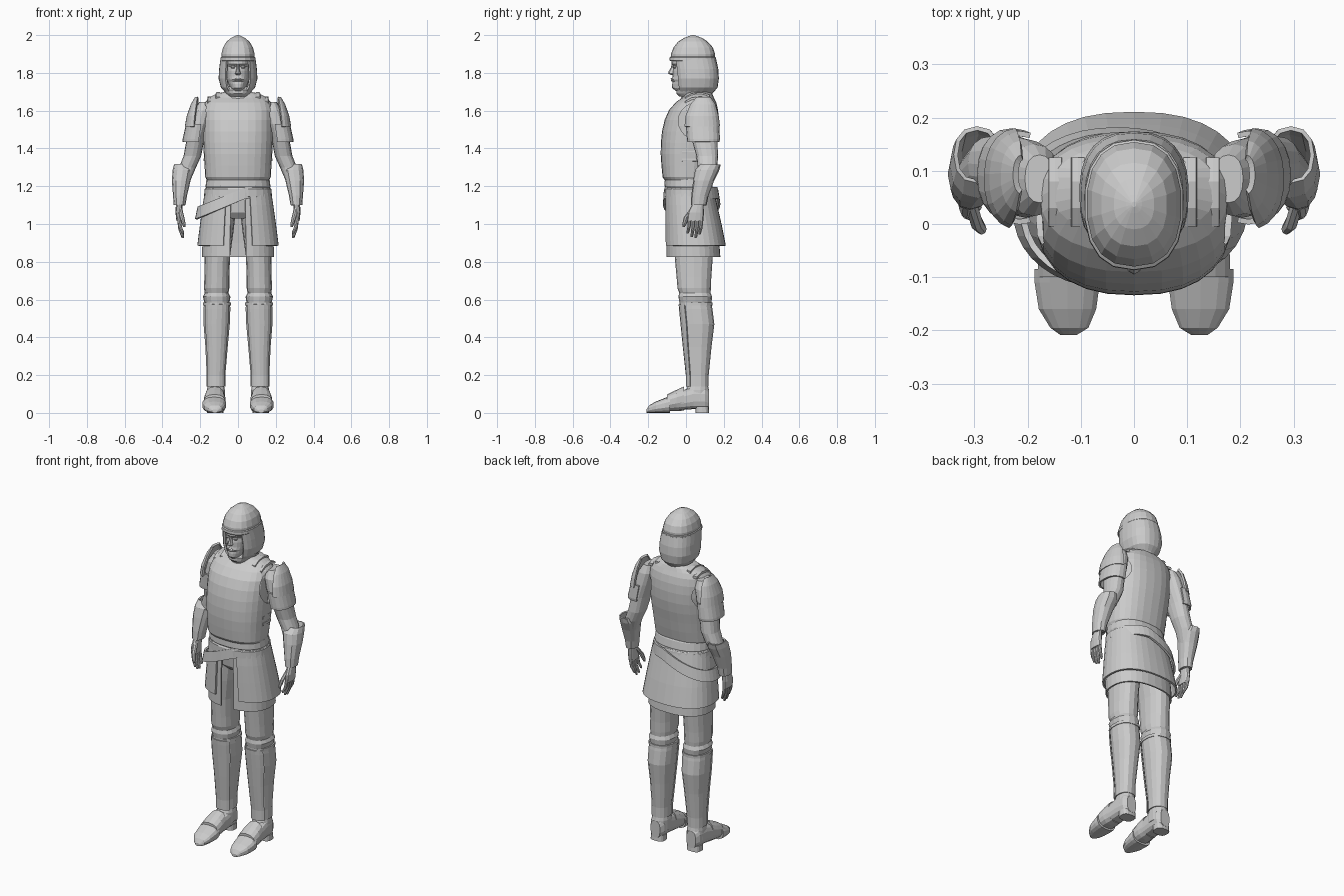
import bpy, bmesh, math

PI = math.pi


def spow(v, e):
    return math.copysign(abs(v) ** e, v)


def loft(name, rings, n=16, p=2.3, arc=None, axis='z', caps=True, mirror=False, thick=0.0):
    """Rings are (t, a0, a1, b0, b1): height and extents. Angle 0 is the front, PI/2 is +x."""
    bm = bmesh.new()
    cols = n + 1 if arc else n
    a, b = arc if arc else (0, 2 * PI)
    rows = []
    for t, a0, a1, b0, b1 in rings:
        row = []
        for i in range(cols):
            th = a + (b - a) * i / n
            u = (a0 + a1) / 2 + (a1 - a0) / 2 * spow(math.sin(th), 2 / p)
            v = (b0 + b1) / 2 - (b1 - b0) / 2 * spow(math.cos(th), 2 / p)
            row.append(bm.verts.new((u, v, t) if axis == 'z' else (u, t, v)))
        rows.append(row)
    for r0, r1 in zip(rows, rows[1:]):
        for i in range(n):
            j = (i + 1) % cols
            bm.faces.new((r0[i], r0[j], r1[j], r1[i]))
    if caps and not arc:
        bm.faces.new(rows[0])
        bm.faces.new(rows[-1])
    bmesh.ops.recalc_face_normals(bm, faces=bm.faces)
    me = bpy.data.meshes.new(name)
    bm.to_mesh(me)
    bm.free()
    ob = bpy.data.objects.new(name, me)
    bpy.context.collection.objects.link(ob)
    if thick:
        m = ob.modifiers.new("thickness", 'SOLIDIFY')
        m.thickness, m.offset = thick, 0
    if mirror:
        m = ob.modifiers.new("other_side", 'MIRROR')
        m.use_mirror_merge = False
    return ob


def sym(*rows):
    """Rings centred on x = 0: (z, half width, y0, y1)."""
    return [(z, -w, w, y0, y1) for z, w, y0, y1 in rows]


# Head, face and neck
loft("head", sym((1.705, .028, -.055, .06), (1.72, .04, -.073, .1), (1.74, .05, -.073, .13),
     (1.755, .056, -.07, .14), (1.765, .058, -.077, .14), (1.78, .062, -.071, .14),
     (1.81, .066, -.07, .14), (1.835, .068, -.064, .14), (1.848, .07, -.077, .14),
     (1.88, .072, -.074, .14)), n=24, p=2.2)
loft("nose", sym((1.79, .01, -.082, -.05), (1.797, .016, -.095, -.05), (1.806, .012, -.093, -.05),
     (1.828, .007, -.08, -.05), (1.848, .008, -.076, -.05)), n=8, p=2)
loft("lips", sym((1.754, .012, -.076, -.05), (1.76, .02, -.081, -.05), (1.764, .021, -.076, -.05),
     (1.768, .019, -.082, -.05), (1.774, .01, -.076, -.05)), n=10, p=2)
loft("eye", [(1.824, .018, .034, -.067, -.05), (1.831, .013, .039, -.07, -.05),
     (1.838, .018, .034, -.067, -.05)], n=8, p=2, mirror=True)
loft("neck", sym((1.64, .075, -.03, .135), (1.70, .06, -.02, .125), (1.76, .058, -.01, .125)))

# Helmet with rim, and the hood hanging below it
loft("helmet", sym((1.865, .088, -.08, .152), (1.90, .089, -.08, .154), (1.935, .08, -.066, .142),
     (1.965, .062, -.042, .115), (1.985, .038, -.01, .085), (1.996, .015, .02, .055),
     (2.0, .004, .032, .042)), n=18, p=2.4)
loft("helmet_rim", sym((1.862, .09, -.084, .156), (1.866, .094, -.087, .158), (1.882, .093, -.086, .158),
     (1.886, .089, -.08, .154)), n=18, p=2.4)
loft("hood", sym((1.70, .062, -.04, .14), (1.725, .085, -.05, .162), (1.77, .097, -.055, .168),
     (1.82, .094, -.06, .165), (1.875, .087, -.068, .153)), n=20, p=2.5,
     arc=(.62, 2 * PI - .62), thick=.012)
loft("hood_collar", sym((1.675, .055, -.035, .13), (1.69, .065, -.05, .14), (1.71, .078, -.05, .15),
     (1.728, .075, -.03, .15)), n=20)

# Torso: shirt below a breastplate with arm openings
loft("shirt", sym((1.2, .15, -.095, .11), (1.4, .16, -.11, .13), (1.52, .165, -.1, .15),
     (1.6, .165, -.07, .15), (1.65, .15, -.01, .135), (1.68, .09, .02, .12)), n=20)
plate = loft("breastplate", sym((1.235, .16, -.108, .115), (1.25, .168, -.118, .122),
             (1.31, .171, -.124, .135), (1.37, .175, -.128, .146), (1.43, .178, -.127, .158),
             (1.49, .18, -.121, .166), (1.55, .181, -.107, .168), (1.6, .18, -.085, .164),
             (1.64, .17, -.05, .155), (1.665, .15, -.015, .143), (1.683, .115, .0, .135),
             (1.692, .075, .0, .13)), n=28, p=2.4, caps=False, thick=.012)
cutter = loft("armhole_cutter", [(-.5, -.5, .5, 0, 0)] * 2)
bpy.data.objects.remove(cutter)
bpy.ops.mesh.primitive_cylinder_add(vertices=20, radius=1, depth=1, location=(0, .05, 1.545),
                                    rotation=(0, PI / 2, 0))
cutter = bpy.context.object
cutter.scale = (.095, .09, 1)
cutter.hide_render = True
cut = plate.modifiers.new("armholes", 'BOOLEAN')
cut.object, cut.operation, cut.solver = cutter, 'DIFFERENCE', 'EXACT'
bpy.context.view_layer.objects.active = plate
for m in list(plate.modifiers):
    bpy.ops.object.modifier_apply(modifier=m.name)
bpy.data.objects.remove(cutter)

# Shoulder and side straps
for x, dz in ((.105, 0), (.148, -.022)):
    loft("shoulder_strap", [(y, x - .013, x + .013, z + dz - .015, z + dz) for y, z in
         ((-.005, 1.672), (.03, 1.692), (.08, 1.698), (.125, 1.685))],
         n=8, p=8, axis='y', mirror=True)
for z in (1.34, 1.38):
    loft("side_strap", [(y, .165, .182, z - .008, z + .008) for y in (-.02, .055)],
         n=8, p=8, axis='y', mirror=True)

# Waist belts and the slung belt that drops towards -x
loft("waist_sash", sym((1.19, .168, -.108, .138), (1.2, .172, -.114, .14), (1.24, .167, -.112, .132),
     (1.252, .16, -.105, .125)), n=24)
loft("waist_belt", sym((1.14, .174, -.108, .15), (1.145, .18, -.115, .153), (1.185, .177, -.115, .148),
     (1.195, .168, -.108, .14)), n=24)
sling = loft("slung_belt", [(-.03, -.222, .16, -.116, .176), (.03, -.208, .16, -.112, .166)],
             n=40, p=2.2, caps=False, thick=.012)
for v in sling.data.vertices:
    v.co.z += 1.165 + .42 * min(0, v.co.x - .04)

# Split skirt: outer and longer inner layer, both open at the front
loft("skirt_outer", sym((.885, .211, -.108, .206), (1.0, .196, -.109, .183), (1.1, .182, -.109, .16),
     (1.19, .168, -.106, .14)), n=30, p=2.4, arc=(.3, 2 * PI - .3), thick=.01)
loft("skirt_inner", sym((.825, .186, -.1, .178), (.9, .185, -.1, .172), (1.05, .173, -.1, .155),
     (1.19, .16, -.098, .13)), n=30, p=2.4, arc=(.17, 2 * PI - .17), thick=.008)
loft("hips", sym((1.03, .07, -.05, .1), (1.06, .15, -.075, .14), (1.2, .155, -.09, .125)))

# Legs with baggy cloth over the knee
loft("thigh", [(.54, .06, .16, -.01, .12), (.585, .045, .178, -.035, .135),
     (.615, .04, .186, -.04, .138), (.635, .05, .176, -.036, .13), (.66, .046, .18, -.045, .132),
     (.72, .046, .178, -.05, .134), (.83, .042, .176, -.06, .142), (.95, .025, .172, -.07, .15),
     (1.08, .01, .155, -.07, .14)], mirror=True)

# Greaves with raised front plates and rims
greave = [(.14, .066, .168, .008, .12), (.2, .066, .167, .008, .12), (.35, .053, .174, -.008, .135),
          (.47, .042, .184, -.02, .15), (.55, .039, .184, -.028, .14), (.575, .04, .182, -.03, .135)]
loft("greave", greave, n=14, mirror=True)
loft("greave_front", [(z, a - .002, b + .002, c - .006, d) for z, a, b, c, d in greave],
     n=6, arc=(-.9, .9), thick=.006, mirror=True)
loft("greave_rim", [(.568, .036, .186, -.035, .14), (.585, .036, .186, -.035, .14)],
     n=14, mirror=True)

# Shoes: toe cap, instep plate and heel, each overlapping the next
loft("toe_cap", [(-.209, .108, .138, 0, .018), (-.195, .085, .158, 0, .04), (-.16, .07, .18, 0, .06),
     (-.11, .063, .188, 0, .08), (-.085, .063, .188, 0, .09)], axis='y', n=14, p=2.6, mirror=True)
loft("instep_plate", [(-.1, .067, .182, .01, .098), (-.05, .066, .181, .01, .122),
     (-.01, .07, .175, .012, .14)], axis='y', n=14, p=2.4, mirror=True)
loft("shoe_heel", [(-.03, .07, .176, .015, .115), (.04, .07, .17, .02, .14),
     (.1, .073, .165, .02, .14), (.122, .088, .15, .02, .12)], axis='y', n=14, p=2.8, mirror=True)
loft("heel_block", [(0, .077, .163, .05, .123), (.035, .077, .163, .05, .12)], p=3, mirror=True)
loft("ankle", [(.06, .068, .168, .0, .122), (.12, .068, .166, .0, .122), (.15, .075, .16, .015, .115)],
     n=14, mirror=True)

# Arms
loft("arm", [(1.1, .288, .33, .045, .095), (1.2, .265, .332, .055, .13), (1.3, .222, .312, .062, .165),
     (1.36, .195, .288, .055, .17), (1.45, .178, .272, .03, .165), (1.53, .155, .255, .012, .16),
     (1.6, .14, .235, .015, .15), (1.645, .15, .205, .04, .13)], mirror=True)
loft("vambrace", [(1.1, .282, .336, .03, .105), (1.15, .274, .34, .032, .115),
     (1.23, .255, .346, .042, .145), (1.285, .242, .342, .052, .172), (1.315, .255, .335, .08, .18)],
     n=12, caps=False, thick=.008, mirror=True)

# Two overlapping shoulder plates on the outer side of each arm
loft("pauldron_upper", [(1.515, .15, .276, -.005, .175), (1.57, .155, .266, .0, .168),
     (1.63, .17, .245, .025, .152), (1.67, .195, .222, .06, .125)],
     n=10, arc=(.08 * PI, .97 * PI), thick=.012, mirror=True)
loft("pauldron_lower", [(1.435, .17, .29, .012, .172), (1.45, .17, .288, .01, .175),
     (1.53, .16, .27, .004, .17)], n=12, arc=(-.1 * PI, 1.1 * PI), thick=.01, mirror=True)

# Hands: palm, four fingers, thumb
loft("palm", [(1.015, .298, .326, .008, .092), (1.06, .297, .331, .01, .095),
     (1.12, .292, .328, .04, .092)], n=12, mirror=True)
for i, tip in enumerate((.95, .93, .925, .945)):
    y = .008 + .021 * i
    mid = (tip + 1.02) / 2
    loft("finger", [(tip, .287, .297, y - .004, y + .006), (tip + .01, .286, .302, y - .005, y + .01),
         (mid, .297, .316, y - .001, y + .017), (1.03, .302, .323, y, y + .02)],
         n=8, p=2, mirror=True)
loft("thumb", [(.985, .278, .29, -.018, -.006), (.998, .277, .296, -.02, .002),
     (1.035, .284, .308, -.012, .018), (1.085, .296, .32, .025, .06)], n=8, p=2, mirror=True)
